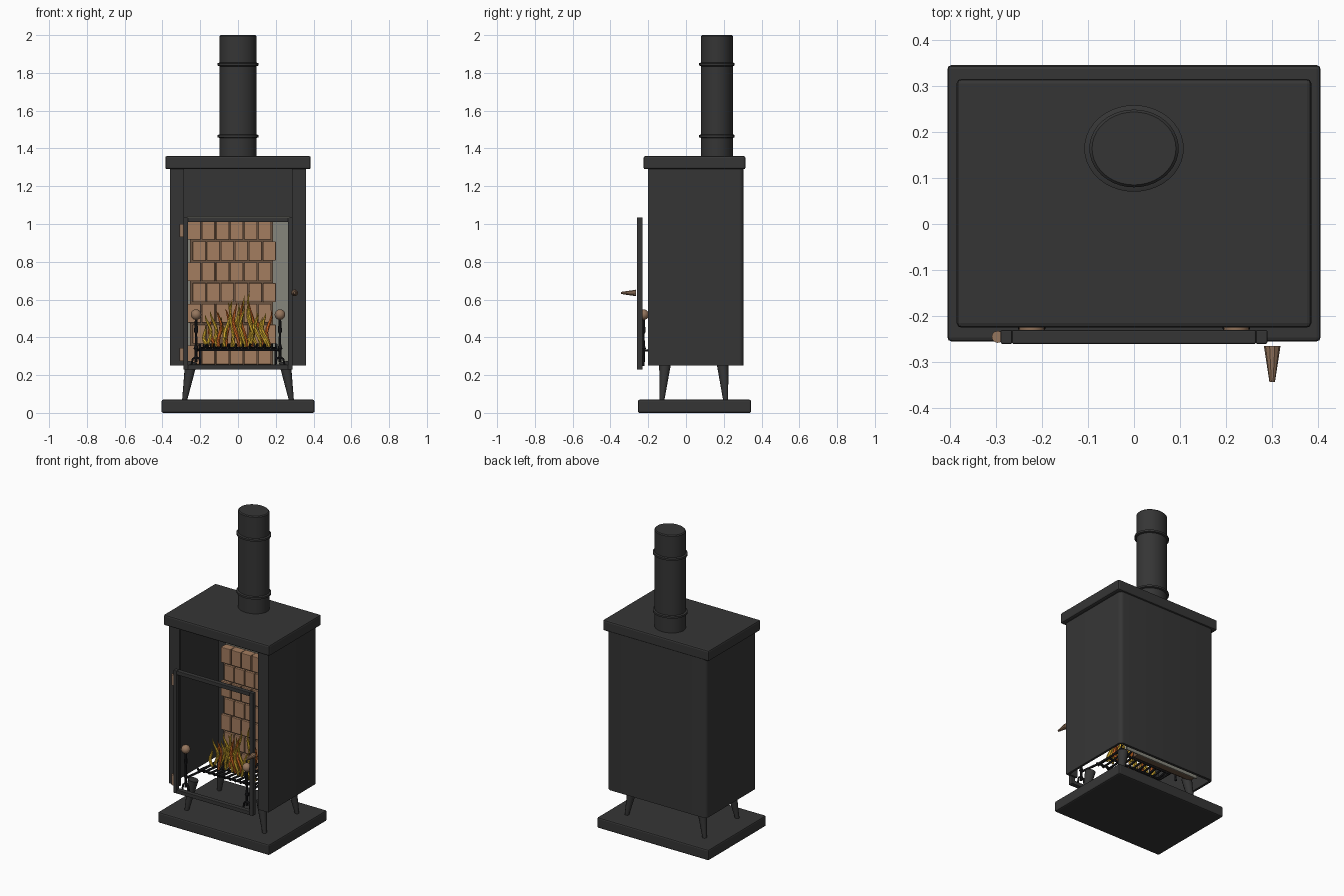
import bpy, bmesh, math, random
from mathutils import Vector, Matrix

if "Cube" in bpy.data.objects:
    bpy.data.objects.remove(bpy.data.objects["Cube"])

random.seed(4)


def material(name, rgb):
    m = bpy.data.materials.new(name)
    m.diffuse_color = (*rgb, 1)
    m.use_nodes = True
    m.node_tree.nodes["Principled BSDF"].inputs["Base Color"].default_value = m.diffuse_color
    return m


IRON = material("cast iron", (0.036, 0.036, 0.036))
DARK = material("black iron", (0.014, 0.014, 0.016))
BRICK = material("brick tan", (0.37, 0.205, 0.115))
MORTAR = material("mortar brown", (0.15, 0.09, 0.055))
GREY = material("backing grey", (0.24, 0.24, 0.20))
BRASS = material("knob brown", (0.30, 0.18, 0.11))
YELLOW = material("flame yellow", (0.68, 0.42, 0.03))
ORANGE = material("flame orange", (0.68, 0.15, 0.02))


def finish(name, bm, mat, bevel=0, smooth=True):
    bmesh.ops.recalc_face_normals(bm, faces=bm.faces)
    me = bpy.data.meshes.new(name)
    bm.to_mesh(me)
    bm.free()
    me.materials.append(mat)
    ob = bpy.data.objects.new(name, me)
    bpy.context.collection.objects.link(ob)
    if bevel:
        mod = ob.modifiers.new("Bevel", 'BEVEL')
        mod.width, mod.segments = bevel, 2
    if smooth:
        bpy.ops.object.select_all(action='DESELECT')
        bpy.context.view_layer.objects.active = ob
        ob.select_set(True)
        bpy.ops.object.shade_smooth_by_angle(angle=math.radians(35))
    return ob


def add_box(bm, x0, x1, y0, y1, z0, z1):
    m = Matrix.Translation(((x0 + x1) / 2, (y0 + y1) / 2, (z0 + z1) / 2))
    bmesh.ops.create_cube(bm, size=1, matrix=m @ Matrix.Diagonal((x1 - x0, y1 - y0, z1 - z0, 1)))


def box(name, mat, *dims, bevel=0):
    bm = bmesh.new()
    add_box(bm, *dims)
    return finish(name, bm, mat, bevel, smooth=False)


def add_tube(bm, path, radii, sides=8):
    """Skin rings of the given radii along a path and cap the ends."""
    path = [Vector(p) for p in path]
    rings = []
    for i, p in enumerate(path):
        t = path[min(i + 1, len(path) - 1)] - path[max(i - 1, 0)]
        q = t.to_track_quat('Z', 'Y')
        rings.append([bm.verts.new(p + q @ Vector((radii[i] * math.cos(a), radii[i] * math.sin(a), 0)))
                      for a in (2 * math.pi * k / sides for k in range(sides))])
    for a, b in zip(rings, rings[1:]):
        for k in range(sides):
            j = (k + 1) % sides
            bm.faces.new((a[k], a[j], b[j], b[k]))
    bm.faces.new(rings[0][::-1])
    bm.faces.new(rings[-1])


def tube(name, mat, path, radii, sides=8):
    bm = bmesh.new()
    add_tube(bm, path, radii, sides)
    return finish(name, bm, mat)


# Hearth base and top slab
box("hearth_base", IRON, -0.405, 0.405, -0.255, 0.345, 0, 0.07, bevel=0.009)
box("top_slab", IRON, -0.385, 0.385, -0.225, 0.315, 1.29, 1.36, bevel=0.01)

# Body shell: open front and bottom, front pillars, rounded back corners
half = [(0.285, -0.2), (0.36, -0.2)]
half += [(0.335 + 0.025 * math.cos(a), 0.28 + 0.025 * math.sin(a))
         for a in (math.pi / 2 * k / 5 for k in range(6))]
inner = [(0.345, 0.288), (0.345, -0.185), (0.285, -0.185)]
mirror = lambda pts: [(-x, y) for x, y in reversed(pts)]
profile = half + mirror(half) + mirror(inner) + inner
bm = bmesh.new()
face = bm.faces.new([bm.verts.new((x, y, 0.25)) for x, y in profile])
new = bmesh.ops.extrude_face_region(bm, geom=[face])['geom']
bmesh.ops.translate(bm, vec=(0, 0, 1.04), verts=[v for v in new if isinstance(v, bmesh.types.BMVert)])
finish("body_shell", bm, IRON)

# Oval flue pipe with two collars
bm = bmesh.new()
add_tube(bm, [(0, 0, 1.35), (0, 0, 1.994), (0, 0, 2.0)], [0.097, 0.097, 0.091], 40)
for z in (1.465, 1.845):
    add_tube(bm, [(0, 0, z + d) for d in (-0.01, -0.006, 0.006, 0.01)], [0.097, 0.108, 0.108, 0.097], 40)
bmesh.ops.transform(bm, matrix=Matrix.Translation((0, 0.164, 0)) @ Matrix.Diagonal((1, 0.87, 1, 1)), verts=bm.verts)
finish("flue_pipe", bm, IRON)

# Splayed tapered legs
for sx, side in ((-1, "left"), (1, "right")):
    for row, yt, yb in (("front", -0.11, -0.128), ("back", 0.193, 0.21)):
        tube(f"{row}_{side}_leg", IRON, [(sx * 0.283, yb, 0.065), (sx * 0.248, yt, 0.27)], [0.013, 0.032], 12)

# Door frame with hinges and handle
bm = bmesh.new()
for s in (-1, 1):
    x, z = s * 0.277, 0.6325 + s * 0.39
    add_box(bm, x - 0.0125, x + 0.0125, -0.26, -0.23, 0.23, 1.035)
    add_box(bm, -0.265, 0.265, -0.26, -0.23, z - 0.0125, z + 0.0125)
finish("door_frame", bm, IRON, 0.003, smooth=False)
for z in (0.31, 0.965):
    tube("hinge", BRASS, [(-0.296, -0.245, z - 0.034), (-0.296, -0.245, z + 0.034)], [0.013] * 2, 12)
tube("door_handle", BRASS, [(0.3, -0.265, 0.635), (0.3, -0.343, 0.635)], [0.018, 0.006], 10)

# Fireback: grey sheet, mortar bed and staggered bricks
box("fireback_sheet", GREY, -0.27, 0.275, 0.255, 0.262, 0.25, 1.04)
box("mortar_bed", MORTAR, -0.255, 0.185, 0.215, 0.255, 0.25, 1.015)
bm = bmesh.new()
for r in range(7):
    z0 = 0.257 + r * 0.11
    x0 = -0.265 if r % 2 == 0 else -0.24
    for c in range(6):
        x = x0 + c * 0.0745
        add_box(bm, x, x + 0.068, 0.2, 0.25, z0, z0 + 0.1)
finish("firebricks", bm, BRICK, 0.003, smooth=False)

# Andirons: post with knob, splayed feet, rear bar carrying the grate
for s in (-1, 1):
    x = s * 0.222
    bm = bmesh.new()
    add_tube(bm, [(x, -0.225, z) for z in (0.27, 0.33, 0.34, 0.36, 0.42, 0.43, 0.5)],
             [0.007, 0.007, 0.013, 0.007, 0.006, 0.011, 0.006])
    for d in (-1, 1):
        add_tube(bm, [(x, -0.225, 0.30), (x + d * 0.018, -0.225, 0.285), (x + d * 0.025, -0.225, 0.25)], [0.006] * 3, 6)
    add_tube(bm, [(x, -0.225, 0.33), (x * 0.9, -0.1, 0.335), (x * 0.9, 0.14, 0.335), (x * 0.9, 0.15, 0.26)], [0.007] * 4, 6)
    finish("andiron", bm, DARK)
    bm = bmesh.new()
    bmesh.ops.create_uvsphere(bm, u_segments=16, v_segments=10, radius=0.028,
                              matrix=Matrix.Translation((x, -0.225, 0.52)))
    finish("andiron_knob", bm, BRASS)

# Grate of curled bars on cross rails
bm = bmesh.new()
for i in range(11):
    x = -0.19 + i * 0.038
    add_tube(bm, [(x - 0.012, -0.13, 0.365), (x - 0.012, -0.12, 0.345), (x, 0, 0.34),
                  (x + 0.012, 0.12, 0.345), (x + 0.012, 0.13, 0.365)], [0.007] * 5, 6)
for y in (-0.09, 0.0, 0.09):
    add_tube(bm, [(-0.205, y, 0.335), (0.205, y, 0.335)], [0.007] * 2, 6)
finish("fire_grate", bm, DARK)

# Wavy flame tongues, tallest near the middle
yellow, orange = bmesh.new(), bmesh.new()
for i in range(24):
    x = -0.165 + i * 0.33 / 23
    y = random.uniform(-0.06, 0.07)
    h = (0.32 - 0.8 * abs(x - 0.03)) * random.uniform(0.65, 1.0)
    phase, sway = random.uniform(0, 6.28), random.uniform(0.008, 0.014)
    lean = random.uniform(-0.02, 0.02)
    ts = [k / 10 for k in range(11)]
    path = [(x + lean * t + sway * math.sin(phase + 6 * t), y + 0.006 * math.cos(phase + 5 * t), 0.35 + h * t) for t in ts]
    radii = [0.0135 * (0.55 + 1.2 * t) * (1 - t) ** 0.8 + 0.0006 for t in ts]
    add_tube(orange if i % 3 == 2 else yellow, path, radii, 6)
finish("yellow_flames", yellow, YELLOW)
finish("orange_flames", orange, ORANGE)
